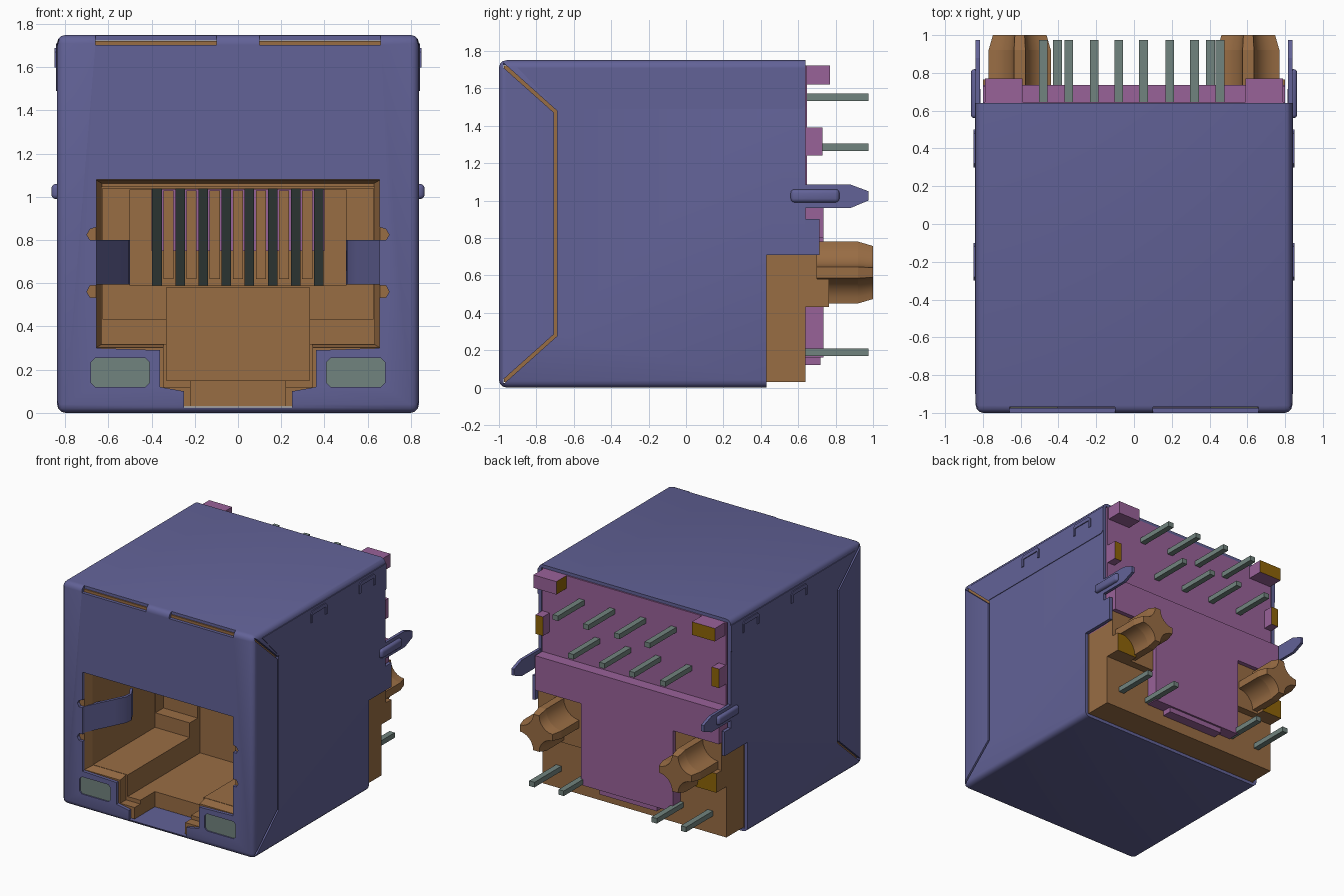
import bpy, bmesh, math
from mathutils import Vector

if "Cube" in bpy.data.objects:
    bpy.data.objects.remove(bpy.data.objects["Cube"], do_unlink=True)


def material(name, rgb):
    lin = [((c / 255 + 0.055) / 1.055) ** 2.4 for c in rgb] + [1]
    m = bpy.data.materials.new(name)
    m.use_nodes = True
    m.diffuse_color = lin
    m.node_tree.nodes["Principled BSDF"].inputs["Base Color"].default_value = lin
    return m


BLUE = material("blue_shell", (98, 98, 151))
BROWN = material("brown_plastic", (153, 109, 68))
PURPLE = material("purple_plastic", (153, 98, 153))
GREY = material("grey_green_metal", (113, 131, 126))
GOLD = material("dark_gold", (142, 100, 8))


def prism(name, pts, axis, a, b, mat=None, scale=1.0, centre=(0, 0)):
    """Extrude a 2D outline along an axis from a to b, scaling the far end about centre."""
    def place(p, d):
        return {"x": (d, p[0], p[1]), "y": (p[0], d, p[1]), "z": (p[0], p[1], d)}[axis]
    bm = bmesh.new()
    far = [[c + (v - c) * scale for v, c in zip(p, centre)] for p in pts]
    lo = [bm.verts.new(place(p, a)) for p in pts]
    hi = [bm.verts.new(place(p, b)) for p in far]
    bm.faces.new(lo)
    bm.faces.new(hi)
    for i in range(len(pts)):
        j = (i + 1) % len(pts)
        bm.faces.new((lo[i], lo[j], hi[j], hi[i]))
    bmesh.ops.recalc_face_normals(bm, faces=bm.faces)
    me = bpy.data.meshes.new(name)
    bm.to_mesh(me)
    bm.free()
    ob = bpy.data.objects.new(name, me)
    bpy.context.collection.objects.link(ob)
    if mat:
        me.materials.append(mat)
    return ob


def box(name, x0, x1, y0, y1, z0, z1, mat=None):
    return prism(name, [(x0, z0), (x1, z0), (x1, z1), (x0, z1)], "y", y0, y1, mat)


def activate(ob):
    bpy.ops.object.select_all(action="DESELECT")
    bpy.context.view_layer.objects.active = ob
    ob.select_set(True)


def bevel(ob, width, segments=2):
    mod = ob.modifiers.new("bevel", "BEVEL")
    mod.width, mod.segments = width, segments
    activate(ob)
    bpy.ops.object.modifier_apply(modifier=mod.name)


def cut(ob, *cutters):
    for c in cutters:
        c.hide_render = True
        mod = ob.modifiers.new("cut", "BOOLEAN")
        mod.operation, mod.solver, mod.object = "DIFFERENCE", "EXACT", c
        activate(ob)
        bpy.ops.object.modifier_apply(modifier=mod.name)
        bpy.data.objects.remove(c, do_unlink=True)


def paint(ob, mat, direction):
    ob.data.materials.append(mat)
    for f in ob.data.polygons:
        if f.normal.dot(Vector(direction)) > 0.9:
            f.material_index = len(ob.data.materials) - 1


def smooth(ob):
    activate(ob)
    bpy.ops.object.shade_smooth_by_angle(angle=math.radians(35))


def span(s, a, b):
    return sorted((s * a, s * b))


SIDES = ((1, "left"), (-1, "right"))

# Metal shell: rounded box, hollow and open at the back
shell = box("shell", -0.838, 0.838, -1, 0.70, 0, 1.75, BLUE)
bevel(shell, 0.04, 3)
half = [(0.25, 0.026), (0.25, 0.10), (0.36, 0.12), (0.36, 0.29), (0.655, 0.30),
        (0.655, 0.535), (0.685, 0.535), (0.70, 0.56), (0.685, 0.59), (0.655, 0.59),
        (0.655, 0.80), (0.685, 0.80), (0.70, 0.825), (0.685, 0.85), (0.655, 0.86),
        (0.655, 1.08)]
opening = half + [(-x, z) for x, z in reversed(half)]
cut(shell,
    box("c", -0.81, 0.81, -0.975, 1, 0.025, 1.725),
    box("c", -1, 1, 0.64, 1, -0.1, 2),
    box("c", -1, 1, 0.43, 1, -0.1, 0.71),
    prism("c", opening, "y", -1.1, -0.9))
seam = [(-0.975, 1.735), (-0.69, 1.48), (-0.69, 0.275), (-0.975, 0.02),
        (-0.975, 0.045), (-0.706, 0.285), (-0.706, 1.47), (-0.975, 1.71)]
for s, _ in SIDES:
    x0, x1 = span(s, 0.41, 0.68)
    z0, z1, r = 0.12, 0.255, 0.02
    window = [(x0 + r, z0), (x1 - r, z0), (x1, z0 + r), (x1, z1 - r),
              (x1 - r, z1), (x0 + r, z1), (x0, z1 - r), (x0, z0 + r)]
    e0, e1 = span(s, 0.10, 0.66)
    cut(shell,
        prism("c", window, "y", -1.1, -0.9),
        box("c", e0, e1, -1.1, -0.968, 1.703, 1.8),
        prism("c", seam, "x", *span(s, 0.807, 0.9)))
smooth(shell)

# Folded shell parts on each side
pin = [(0.60, 0.96), (0.88, 0.96), (0.975, 1.0), (0.975, 1.05), (0.88, 1.085), (0.60, 1.085)]
spring = [(0.66, -0.985), (0.62, -0.90), (0.55, -0.76), (0.505, -0.67), (0.50, -0.61),
          (0.55, -0.52), (0.57, -0.53), (0.52, -0.61), (0.525, -0.66), (0.57, -0.75),
          (0.64, -0.89), (0.68, -0.985)]
for s, side in SIDES:
    prism(side + "_top_flap", [(-0.69, 1.49), (0.62, 1.49), (0.64, 1.51), (0.64, 1.71), (-0.90, 1.71)],
          "x", *span(s, 0.83, 0.843), BLUE)
    for y in (-0.20, 0.40):
        arch = [(-.10, 1.60), (-.10, 1.67), (-.08, 1.69), (.08, 1.69), (.10, 1.67), (.10, 1.60),
                (.08, 1.60), (.08, 1.66), (-.08, 1.66), (-.08, 1.60)]
        prism(side + "_latch_arch", [(y + u, z) for u, z in arch], "x", *span(s, 0.84, 0.85), BLUE)
    prism(side + "_ground_pin", pin, "x", *span(s, 0.815, 0.838), BLUE)
    boss = box(side + "_pin_boss", *span(s, 0.82, 0.864), 0.56, 0.82, 0.99, 1.06, BLUE)
    bevel(boss, 0.02, 3)
    smooth(boss)
    box(side + "_rear_tab", *span(s, 0.812, 0.838), 0.60, 0.715, 0.71, 0.90, BLUE)
    tab = prism(side + "_spring_tab", [(s * x, y) for x, y in spring], "z", 0.595, 0.80, BLUE)
    smooth(tab)
    box(side + "_indicator_light", *span(s, 0.405, 0.685), -0.99, -0.972, 0.115, 0.26, GREY)

# Plastic housing with the stepped plug cavity
housing = box("housing", -0.806, 0.806, -0.972, 0.43, 0.03, 1.722, BROWN)
mouth = [(-0.66, 0.30), (0.66, 0.30), (0.66, 1.08), (-0.66, 1.08)]
cut(housing,
    prism("c", mouth, "y", -0.98, -0.90, None, 0.955, (0, 0.69)),
    box("c", -0.632, 0.632, -1.1, -0.13, 0.32, 1.045),
    box("c", -0.628, 0.628, -0.5, -0.03, 0.435, 1.04),
    box("c", -0.50, 0.50, -0.5, 0.10, 0.59, 1.035),
    box("c", -0.345, 0.345, -1.1, -0.9, 0.12, 0.5),
    box("c", -0.33, 0.33, -1.05, 0.0, 0.15, 0.58),
    box("c", -0.22, 0.22, -1.02, -0.72, -0.1, 0.3))
box("housing_rear_foot", -0.80, 0.80, 0.42, 0.64, 0.03, 0.71, BROWN)

# Spring contacts with the comb behind them
box("comb_back", -0.40, 0.40, 0.06, 0.095, 0.75, 1.035, PURPLE)
for i in range(8):
    x = -0.375 + i * 0.107
    prism("contact", [(-0.78, 1.04), (-0.74, 1.04), (0.08, 0.60), (0.08, 0.58), (0.04, 0.59)],
          "x", x - 0.022, x + 0.022, GREY)
    if i < 7:
        box("comb_tooth", x + 0.03, x + 0.077, -0.10, 0.07, 0.62, 1.03, BROWN)

# Rear insert: upper pin field, raised lower panel
box("insert_upper", -0.80, 0.80, 0.42, 0.646, 0.71, 1.722, PURPLE)
box("insert_step", -0.80, 0.80, 0.60, 0.735, 0.80, 1.07, PURPLE)
box("insert_panel", -0.40, 0.40, 0.60, 0.735, 0.16, 0.81, PURPLE)
box("insert_lip", -0.25, 0.25, 0.60, 0.72, 0.12, 0.17, PURPLE)
for s, side in SIDES:
    corner = box(side + "_corner_block", *span(s, 0.59, 0.79), 0.62, 0.77, 1.62, 1.722, PURPLE)
    paint(corner, GOLD, (-1, 0, 0) if s > 0 else (0, 1, 0))
    paint(box(side + "_edge_block", *span(s, 0.735, 0.80), 0.62, 0.73, 1.24, 1.39, PURPLE), GOLD, (0, 1, 0))
    box(side + "_peg_base", *span(s, 0.40, 0.80), 0.62, 0.70, 0.43, 0.82, BROWN)
    paint(box(side + "_peg_stop", *span(s, 0.62, 0.80), 0.62, 0.765, 0.43, 0.58, BROWN), GOLD, (0, 1, 0))

# Fluted mounting pegs: four ribs joined by concave arcs
R, W = 0.165, 0.03
flutes = []
for q in range(4):
    a = q * math.pi / 2
    for k in range(7):
        t = math.radians(270 - 15 * k)
        u, v = R + (R - W) * math.cos(t), R + (R - W) * math.sin(t)
        flutes.append((u * math.cos(a) - v * math.sin(a), u * math.sin(a) + v * math.cos(a)))
for s, side in SIDES:
    c = (s * 0.605, 0.615)
    pts = [(c[0] + u, c[1] + v) for u, v in flutes]
    smooth(prism(side + "_peg", pts, "y", 0.66, 0.92, BROWN))
    smooth(prism(side + "_peg_tip", pts, "y", 0.92, 1.0, BROWN, 0.86, c))

# Solder pins: two staggered rows above, four below
rows = [(1.552, [0.455, 0.19, -0.08, -0.345]), (1.285, [0.32, 0.05, -0.21, -0.48]),
        (0.188, [0.66, 0.405, -0.405, -0.66])]
for z, xs in rows:
    for x in xs:
        box("solder_pin", x - 0.023, x + 0.023, 0.60, 0.975, z - 0.02, z + 0.02, GREY)
